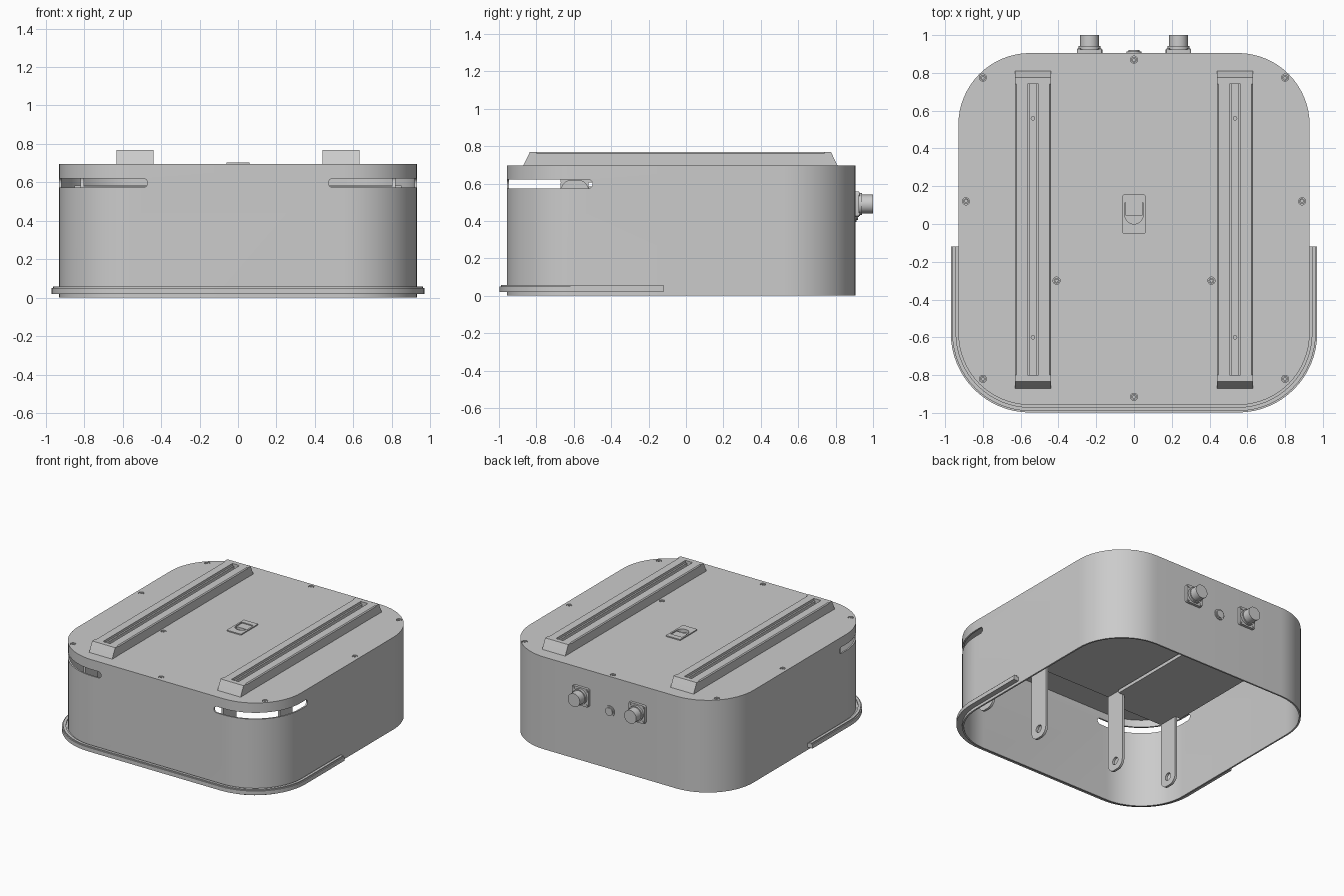
import bpy, bmesh, math
from math import sin, cos, pi
from mathutils import Matrix

cube = bpy.data.objects.get("Cube")
if cube:
    bpy.data.objects.remove(cube, do_unlink=True)

grey = bpy.data.materials.new("painted grey metal")
grey.use_nodes = True
grey.diffuse_color = (0.6, 0.6, 0.6, 1)
grey.node_tree.nodes["Principled BSDF"].inputs["Base Color"].default_value = (0.6, 0.6, 0.6, 1)


def prism(name, outline, low, high, matrix=Matrix()):
    """Extrude a flat outline from low to high, then turn it with the matrix."""
    bm = bmesh.new()
    base = bm.faces.new([bm.verts.new((x, y, low)) for x, y in outline])
    out = bmesh.ops.extrude_face_region(bm, geom=[base])
    tops = [v for v in out["geom"] if isinstance(v, bmesh.types.BMVert)]
    bmesh.ops.translate(bm, verts=tops, vec=(0, 0, high - low))
    bmesh.ops.transform(bm, matrix=matrix, verts=bm.verts[:])
    bmesh.ops.recalc_face_normals(bm, faces=bm.faces[:])
    mesh = bpy.data.meshes.new(name)
    bm.to_mesh(mesh)
    bm.free()
    mesh.materials.append(grey)
    ob = bpy.data.objects.new(name, mesh)
    bpy.context.collection.objects.link(ob)
    return ob


def box(name, x0, x1, y0, y1, z0, z1):
    return prism(name, [(x0, y0), (x1, y0), (x1, y1), (x0, y1)], z0, z1)


def rounded(x0, x1, y0, y1, r, steps=16):
    """Rounded rectangle outline, counter-clockwise."""
    pts = []
    corners = [(x1 - r, y1 - r), (x0 + r, y1 - r), (x0 + r, y0 + r), (x1 - r, y0 + r)]
    for k, (cx, cy) in enumerate(corners):
        for i in range(steps + 1):
            a = (k + i / steps) * pi / 2
            pts.append((cx + r * cos(a), cy + r * sin(a)))
    return pts


def circle(x, y, r, n=24):
    return [(x + r * cos(2 * pi * i / n), y + r * sin(2 * pi * i / n)) for i in range(n)]


def cut(target, cutter):
    cutter.hide_render = True
    mod = target.modifiers.new("cut", "BOOLEAN")
    mod.operation, mod.object, mod.solver = "DIFFERENCE", cutter, "EXACT"
    bpy.context.view_layer.objects.active = target
    bpy.ops.object.modifier_apply(modifier=mod.name)
    bpy.data.objects.remove(cutter, do_unlink=True)


# FACE_Y extrudes an x-z outline along y, FACE_X a y-z outline along x
FACE_Y = Matrix(((1, 0, 0, 0), (0, 0, 1, 0), (0, 1, 0, 0), (0, 0, 0, 1)))
FACE_X = Matrix(((0, 0, 1, 0), (1, 0, 0, 0), (0, 1, 0, 0), (0, 0, 0, 1)))

W, FRONT, BACK, TOP = 0.93, -0.958, 0.905, 0.695

# Open-bottomed housing
housing = prism("housing", rounded(-W, W, FRONT, BACK, 0.38), 0, TOP)
T = 0.012
cut(housing, prism("hollow", rounded(-W + T, W - T, FRONT + T, BACK - T, 0.38 - T), -0.1, TOP - 0.02))

# Slots wrapping the two front corners
for s in (-1, 1):
    xs = sorted((s * 0.47, s * 1.1))
    cut(housing, prism("front_slot", rounded(*xs, 0.573, 0.621, 0.0239, 6), -1.1, -0.62, FACE_Y))
    xs = sorted((s * 0.6, s * 1.1))
    cut(housing, prism("side_slot", rounded(-1.2, -0.5, 0.573, 0.621, 0.0239, 6), *xs, FACE_X))


# Bumper round the lower front
def band(offset):
    pts = rounded(-W - offset, W + offset, FRONT - offset, BACK, 0.38 + offset)
    half = [p for p in pts if p[1] < -0.2]
    return [(-W - offset, -0.12)] + half + [(W + offset, -0.12)]


prism("bumper", band(0.04) + band(-0.004)[::-1], 0.02, 0.05)
prism("bumper_lip", band(0.032) + band(0.012)[::-1], 0.05, 0.058)

# Mounting rails on the lid
for s, side in ((-1, "right"), (1, "left")):
    c = s * 0.535
    half = [(0.095, 0), (0.095, 0.066), (0.088, 0.073), (0.03, 0.073), (0.03, 0.055),
            (0.018, 0.055), (0.018, 0.025)]
    profile = [(c + x, TOP + z) for x, z in half] + [(c - x, TOP + z) for x, z in half[::-1]]
    prism(side + "_rail", profile, -0.83, 0.77, FACE_Y)
    for y, d, end in ((-0.83, -1, "front"), (0.77, 1, "back")):
        wedge = [(y, TOP), (y + d * 0.04, TOP), (y + d * 0.035, TOP + 0.012),
                 (y + d * 0.005, TOP + 0.073), (y - d * 0.03, TOP + 0.073), (y - d * 0.03, TOP)]
        prism(f"{side}_rail_{end}_cap", wedge, c - 0.096, c + 0.096, FACE_X)
    for y in (-0.6, 0.56):
        prism(side + "_rail_bolt", circle(c, y, 0.012, 12), TOP + 0.02, TOP + 0.035)

# Latch plate with a recessed finger pull
latch = prism("latch_plate", rounded(-0.06, 0.06, -0.05, 0.155, 0.004, 2), TOP - 0.002, TOP + 0.008)
pull = [(0.048, 0.115), (-0.048, 0.115)] + [
    (0.048 * cos(a), 0.048 + 0.048 * sin(a)) for a in (pi + pi * i / 12 for i in range(13))]
for part in (housing, latch):
    cut(part, prism("pull_cutter", pull, TOP - 0.016, TOP + 0.05))
box("latch_tongue", -0.045, 0.045, 0.045, 0.113, TOP - 0.018, TOP + 0.002)

# Countersunk lid screws
spots = [(0, 0.87), (0, -0.915)]
for x, y in ((0.8, 0.775), (0.89, 0.12), (0.41, -0.3), (0.8, -0.82)):
    spots += [(x, y), (-x, y)]
for x, y in spots:
    cut(housing, prism("countersink", circle(x, y, 0.019, 16), TOP - 0.014, TOP + 0.02))
    screw = prism("lid_screw", circle(x, y, 0.015, 16), TOP - 0.016, TOP - 0.002)
    cut(screw, prism("screw_socket", circle(x, y, 0.008, 6), TOP - 0.012, TOP + 0.02))

# Rear sockets and button
for x in (-0.235, 0.235):
    z = 0.49
    prism("socket_flange", rounded(x - 0.068, x + 0.068, z - 0.068, z + 0.068, 0.012, 3),
          BACK - 0.002, 0.925, FACE_Y)
    prism("socket_collar", circle(x, z, 0.058, 32), 0.925, 0.942, FACE_Y)
    prism("socket_barrel", circle(x, z, 0.05, 32), 0.942, 1.0, FACE_Y)
    for dx in (-0.054, 0.054):
        for dz in (-0.054, 0.054):
            prism("flange_screw", circle(x + dx, z + dz, 0.009, 10), 0.925, 0.93, FACE_Y)
prism("rear_button_ring", circle(0, 0.435, 0.04), BACK - 0.002, 0.912, FACE_Y)
prism("rear_button", circle(0, 0.435, 0.03), 0.912, 0.92, FACE_Y)

# Inner mounting plates and hanging legs
box("centre_plate", -0.35, 0.35, -0.67, 0.5, 0.605, 0.63)
for s, side in ((-1, "right"), (1, "left")):
    xs = sorted((s * 0.3, s * 0.85))
    box(side + "_plate", *xs, -0.52, 0.45, 0.56, 0.585)
    xs = sorted((s * 0.35, s * 0.82))
    box(side + "_arm", *xs, -0.67, -0.52, 0.56, 0.578)
    for x, low, high in ((0.35, 0.0, 0.66), (0.82, 0.05, 0.62)):
        span = sorted((s * x, s * (x - 0.018)))
        leg = prism(side + "_leg", rounded(-0.67, -0.52, low, high, 0.06, 8), *span, FACE_X)
        cut(leg, prism("leg_hole", circle(-0.595, low + 0.07, 0.028), -1, 1, FACE_X))

# Smooth rounded walls, keep hard edges
bpy.ops.object.select_all(action="DESELECT")
for ob in bpy.context.scene.objects:
    if ob.type == "MESH":
        ob.select_set(True)
        bpy.context.view_layer.objects.active = ob
bpy.ops.object.shade_smooth_by_angle(angle=math.radians(30))
